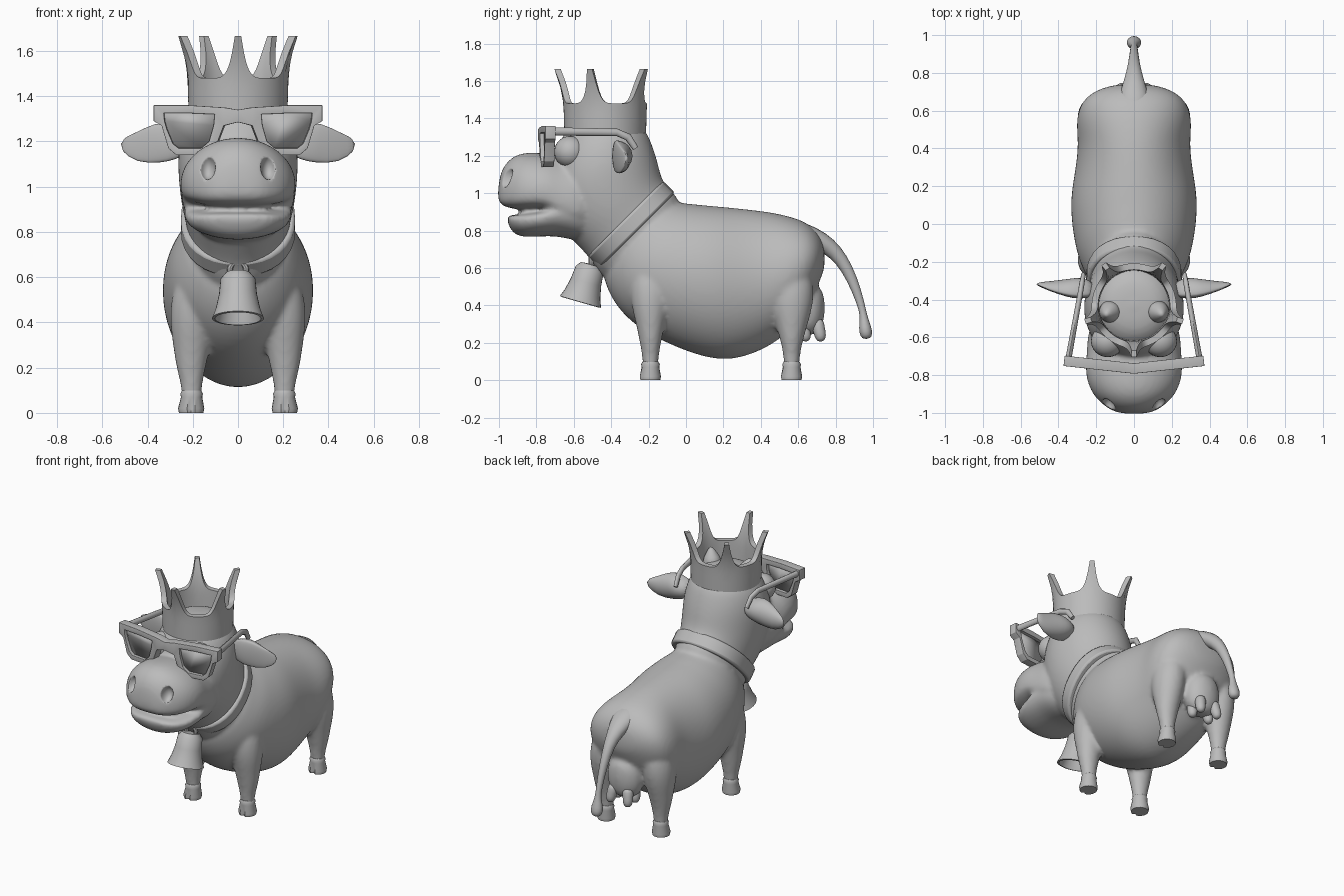
import bpy, bmesh, math
from mathutils import Vector, Matrix

if "Cube" in bpy.data.objects:
    bpy.data.objects.remove(bpy.data.objects["Cube"], do_unlink=True)

X, Y, Z = Vector((1, 0, 0)), Vector((0, 1, 0)), Vector((0, 0, 1))
grey = bpy.data.materials.new("plain grey")
grey.use_nodes = True
GREY = (0.5, 0.5, 0.5, 1)
grey.diffuse_color = GREY
for node in grey.node_tree.nodes:
    if node.type == "BSDF_PRINCIPLED":
        node.inputs["Base Color"].default_value = GREY


def loft(bm, rings, closed=False):
    """Skin a list of equal-sized point rings."""
    rows = [[bm.verts.new(p) for p in ring] for ring in rings]
    n = len(rows[0])
    pairs = list(zip(rows, rows[1:]))
    if closed:
        pairs.append((rows[-1], rows[0]))
    for a, b in pairs:
        for i in range(n):
            j = (i + 1) % n
            bm.faces.new((a[i], a[j], b[j], b[i]))
    if not closed:
        bm.faces.new(rows[0])
        bm.faces.new(rows[-1])


def power(v, e):
    return math.copysign(abs(v) ** e, v)


def sections(bm, rows, widest=.5, low=1, high=1, n=24):
    """Loft ovals, each given by lower and upper (y, z) points and a half width;
    exponents low and high below 1 square off the lower and upper halves."""
    rings = []
    for y1, z1, y2, z2, w in rows:
        a, d = Vector((0, y1, z1)), Vector((0, y2 - y1, z2 - z1))
        ring = []
        for i in range(n):
            c, s = math.cos(math.tau * i / n), math.sin(math.tau * i / n)
            e, part = (high, 1 - widest) if s > 0 else (low, widest)
            ring.append(a + d * (widest + part * power(s, e)) + X * w * power(c, e))
        rings.append(ring)
    loft(bm, rings)


def tube(bm, pts, ref=X, axis=None, n=16, cup=1.0):
    """Loft along a path of (x, y, z, radius along ref, other radius)."""
    cs = [Vector(p[:3]) for p in pts]
    rings = []
    for i, p in enumerate(pts):
        t = axis or (cs[min(i + 1, len(cs) - 1)] - cs[max(i - 1, 0)]).normalized()
        u = (ref - t * ref.dot(t)).normalized()
        v = t.cross(u)
        ring = []
        for k in range(n):
            c, s = math.cos(math.tau * k / n), math.sin(math.tau * k / n)
            ring.append(cs[i] + u * p[3] * (c * cup if c < 0 else c) + v * p[-1] * s)
        rings.append(ring)
    loft(bm, rings)


def finish(bm, name, subsurf=0, bevel=0, angle=40):
    bmesh.ops.recalc_face_normals(bm, faces=bm.faces)
    mesh = bpy.data.meshes.new(name)
    bm.to_mesh(mesh)
    bm.free()
    mesh.materials.append(grey)
    for p in mesh.polygons:
        p.use_smooth = True
    mesh.set_sharp_from_angle(angle=math.radians(180 if subsurf else angle))
    ob = bpy.data.objects.new(name, mesh)
    bpy.context.collection.objects.link(ob)
    if bevel:
        m = ob.modifiers.new("bevel", "BEVEL")
        m.width, m.segments = bevel, 2
    if subsurf:
        m = ob.modifiers.new("subsurf", "SUBSURF")
        m.levels = m.render_levels = subsurf
    return ob


def ball(bm, centre, radii):
    m = Matrix.Translation(centre) @ Matrix.Diagonal((*radii, 1))
    bmesh.ops.create_uvsphere(bm, u_segments=24, v_segments=14, radius=1, matrix=m)


# Body, head, legs and udder fused into one smooth skin
bm = bmesh.new()
sections(bm, [(-.46, .62, -.12, .98, .2), (-.43, .5, -.04, .95, .25), (-.38, .4, .03, .945, .29),
              (-.28, .29, .08, .94, .315), (-.1, .19, .14, .935, .335), (.1, .115, .2, .93, .338),
              (.25, .1, .3, .92, .315), (.42, .16, .43, .905, .295), (.55, .25, .53, .885, .312),
              (.66, .4, .63, .855, .285), (.715, .53, .7, .8, .21), (.745, .6, .74, .73, .09)])
# skull and neck
sections(bm, [(-.42, .45, .02, .93, .22), (-.5, .65, -.09, 1.02, .225), (-.62, .75, -.13, 1.08, .25),
              (-.72, .9, -.145, 1.15, .265), (-.74, 1.08, -.165, 1.22, .27),
              (-.7, 1.24, -.195, 1.3, .245), (-.64, 1.34, -.22, 1.34, .205), (-.56, 1.41, -.3, 1.41, .13)])
# snout, flat underneath
sections(bm, [(-.45, .8, -.45, 1.2, .24), (-.67, .84, -.67, 1.205, .25), (-.73, .915, -.72, 1.21, .257),
              (-.82, .915, -.81, 1.22, .257), (-.91, .915, -.9, 1.215, .22),
              (-.975, .925, -.965, 1.165, .15), (-1.01, .96, -1.0, 1.09, .075)], widest=.33, low=.6)
# lower jaw, flat on top
sections(bm, [(-.45, .71, -.45, .95, .21), (-.66, .765, -.67, .95, .24), (-.73, .77, -.74, .91, .24),
              (-.82, .765, -.83, .892, .23), (-.9, .765, -.91, .885, .185),
              (-.945, .81, -.965, .88, .115)], widest=.75, high=.6)
for s in (1, -1):
    for y, k in ((-.19, 1), (.565, 1.12)):
        tube(bm, [(s * .205, y, .05, .046, .044), (s * .205, y, .12, .046, .043),
                  (s * .208, y, .2, .067, .058), (s * .205, y, .3, .084, .078 * k),
                  (s * .2, y, .45, .113, .118 * k), (s * .17, y, .64, .09, .1)])
tube(bm, [(0, .64, .24, .06, .05), (0, .645, .29, .115, .09), (0, .65, .39, .13, .1), (0, .64, .52, .1, .09)])
hide = finish(bm, "body", subsurf=2)
m = hide.modifiers.new("fuse", "REMESH")
m.mode, m.voxel_size, m.use_smooth_shade = "VOXEL", .013, True

# Nostril hollows
bm = bmesh.new()
for s in (1, -1):
    ball(bm, (s * .135, -.965, 1.085), (.036, .055, .055))
cutter = finish(bm, "nostril_cutter")
cutter.hide_render = cutter.hide_viewport = True
m = hide.modifiers.new("nostrils", "BOOLEAN")
m.operation, m.object = "DIFFERENCE", cutter
m = hide.modifiers.new("soften", "SMOOTH")
m.factor, m.iterations = .5, 7

# Paired small parts
for s, side in ((1, "left"), (-1, "right")):
    bm = bmesh.new()
    ball(bm, (s * .14, -.62, 1.22), (.088, .085, .085))
    finish(bm, side + "_eye")

    bm = bmesh.new()
    tube(bm, [(s * .2, -.37, 1.2, .07, .05), (s * .29, -.38, 1.2, .1, .085), (s * .35, -.37, 1.195, .085, .092),
              (s * .45, -.345, 1.17, .045, .07), (s * .52, -.32, 1.19, .012, .025)], ref=Y, cup=.2)
    finish(bm, side + "_ear", subsurf=1)

    bm = bmesh.new()
    tube(bm, [(s * .12, -.46, 1.34, .075), (s * .135, -.47, 1.41, .052), (s * .15, -.48, 1.47, .008)])
    finish(bm, side + "_horn", subsurf=1)

    bm = bmesh.new()
    tube(bm, [(s * .35, -.73, 1.33, .016, .022), (s * .285, -.37, 1.325, .014, .02),
              (s * .275, -.31, 1.3, .014, .02), (s * .268, -.27, 1.24, .012, .016)], n=8)
    finish(bm, side + "_glasses_arm", angle=60)

    for y, end in ((-.19, "front"), (.565, "back")):
        bm = bmesh.new()
        tube(bm, [(s * .205, y, .1, .042), (s * .205, y, .085, .05), (s * .205, y, .07, .047),
                  (s * .207, y - .002, .02, .058), (s * .207, y - .002, 0, .054)], axis=-Z, n=20)
        for v in bm.verts:  # cleft at the toe
            if abs(v.co.x - s * .206) < .006 and v.co.y < y and v.co.z < .03:
                v.co.y += .015
        finish(bm, f"{side}_{end}_hoof")
    for y in (.63, .71):
        bm = bmesh.new()
        tube(bm, [(s * .05, y - .01, .33, .04), (s * .06, y, .27, .034),
                  (s * .065, y + .01, .235, .034), (s * .067, y + .012, .205, .018)], n=10)
        finish(bm, f"{side}_teat", subsurf=1)

# Tail with its tuft
bm = bmesh.new()
tube(bm, [(0, .56, .82, .1, .05), (0, .68, .77, .085, .055), (0, .765, .715, .055, .05),
          (0, .83, .65, .036, .038), (0, .89, .54, .027, .03),
          (0, .935, .41, .02, .022), (0, .95, .345, .018, .018), (0, .957, .28, .044, .037),
          (0, .965, .24, .04, .036), (0, .967, .22, .02, .018)], n=10)
finish(bm, "tail", subsurf=1)

# Collar, an oval band tilted around the neck
bm = bmesh.new()
up, across = Vector((0, .707, .707)), Vector((0, -.707, .707))
rings = []
for i in range(32):
    a = math.tau * i / 32
    c, s = power(math.cos(a), .9), power(math.sin(a), .9)
    rings.append([Vector((0, -.293, .832)) + X * c * (.22 + r) + up * s * (.252 + r)
                  + across * d for r, d in ((-.03, -.045), (.033, -.045), (.033, .045), (-.03, .045))])
loft(bm, rings, closed=True)
finish(bm, "collar", bevel=.012)

# Hollow bell and its shackle
bm = bmesh.new()
top, drop = Vector((0, -.507, .62)), Vector((0, -.275, -.96))
tube(bm, [(*(top + drop * d), r) for r, d in (
    (.01, 0), (.055, .003), (.077, .03), (.084, .1), (.098, .165), (.115, .21),
    (.102, .212), (.085, .16), (.068, .08), (.01, .05))], axis=drop, n=28)
finish(bm, "bell")
bpy.ops.mesh.primitive_torus_add(major_radius=.036, minor_radius=.013, major_segments=20, minor_segments=8,
                                 location=(0, -.507, .632), rotation=(math.pi / 2, 0, 0))
shackle = bpy.context.object
shackle.name = "bell_shackle"
shackle.data.materials.append(grey)
bpy.ops.object.shade_smooth_by_angle()

# Crown, a thick band rising to five flared points
bm = bmesh.new()
rings = []
for i in range(120):
    a = math.tau * i / 120
    off = abs((math.degrees(a) + 36) % 72 - 36)
    tip = 1.48 + .185 * (1 - max(0, off - 3) / 33) ** 5
    outer, inner = [], []
    for k in range(6):
        z = 1.31 + (tip - 1.31) * k / 5
        r = .218 + .03 * max(0, z - 1.31) + .95 * max(0, z - 1.45) ** 2
        d = Vector((math.sin(a), -math.cos(a), 0))
        base = Vector((0, -.432, z))
        outer.append(base + d * r)
        inner.append(base + d * (r - .034))
    rings.append(outer + inner[::-1])
loft(bm, rings, closed=True)
finish(bm, "crown", angle=50)

# Glasses: mirrored frame half with bridge, and lenses
OUTER = [(.06, 1.35), (.22, 1.36), (.37, 1.36), (.37, 1.29), (.335, 1.27),
         (.305, 1.17), (.27, 1.14), (.15, 1.14), (.1, 1.165), (.06, 1.27)]
INNER = [(.1, 1.32), (.21, 1.325), (.325, 1.325), (.322, 1.29), (.312, 1.255),
         (.285, 1.19), (.26, 1.17), (.16, 1.17), (.125, 1.2), (.105, 1.27)]


def swept(x, z):
    return Vector((x, -.765 + .11 * x, z))


for name, thick in (("glasses_frame", .055), ("glasses_lenses", .012)):
    bm = bmesh.new()
    inn = [bm.verts.new(swept(*p)) for p in INNER]
    if thick > .02:
        out = [bm.verts.new(swept(*p)) for p in OUTER]
        for i in range(len(out)):
            j = (i + 1) % len(out)
            bm.faces.new((out[i], out[j], inn[j], inn[i]))
        mid = [bm.verts.new(swept(0, z)) for z in (1.34, 1.285)]
        bm.faces.new((mid[0], out[0], out[-1], mid[1]))
    else:
        bm.faces.new(inn)
    ob = finish(bm, name)
    ob.modifiers.new("mirror", "MIRROR")
    m = ob.modifiers.new("thickness", "SOLIDIFY")
    m.thickness, m.offset = thick, 0
    if thick > .02:
        m = ob.modifiers.new("bevel", "BEVEL")
        m.width, m.segments = .012, 3
